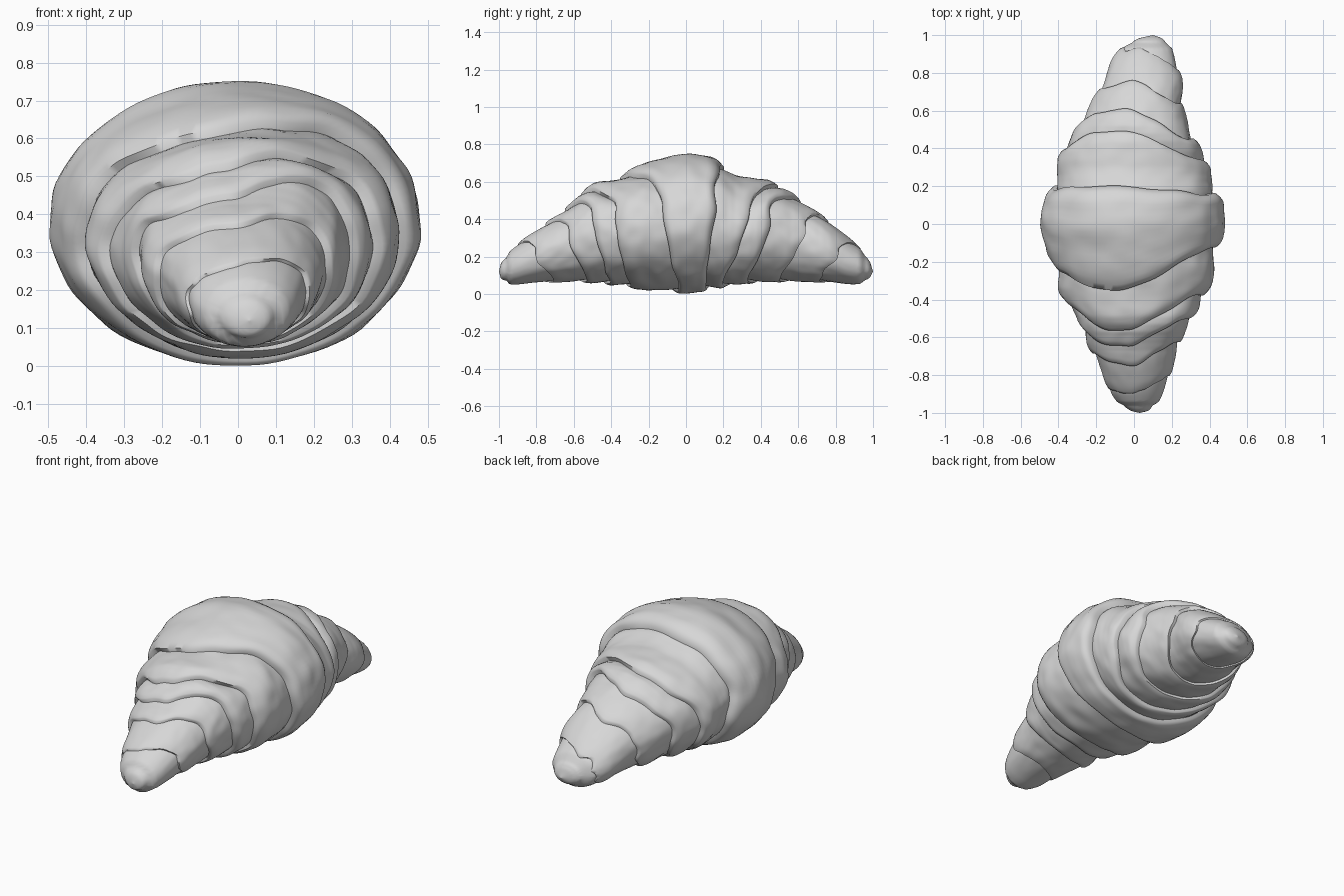
import bpy
import bmesh
import math
from mathutils import Vector, noise

if "Cube" in bpy.data.objects:
    bpy.data.objects.remove(bpy.data.objects["Cube"])

COLUMNS = 112
STEPS = 18
# The wraps lean to one side, so their peaks sit off the centre line
LEAN = math.radians(16)

# Outer envelope of the roll: y, right edge, left edge, underside, top
ENVELOPE = [
    (-1, .03, .03, .12, .12), (-.985, -.04, .1, .06, .19),
    (-.94, -.11, .14, .045, .24), (-.88, -.14, .17, .05, .29),
    (-.73, -.2, .22, .06, .4), (-.63, -.26, .25, .06, .47),
    (-.53, -.29, .3, .06, .59), (-.38, -.4, .39, .04, .63),
    (-.26, -.43, .44, .02, .69), (0, -.5, .49, 0, .755),
    (.16, -.47, .47, .02, .74), (.26, -.42, .41, .04, .66),
    (.34, -.42, .4, .05, .635), (.48, -.33, .32, .06, .61),
    (.6, -.26, .27, .06, .52), (.73, -.18, .27, .06, .43),
    (.9, -.11, .22, .045, .28), (.97, -.04, .19, .06, .22),
    (1, .1, .1, .12, .12),
]

# Lip lines of the wraps, from the middle outwards: y at top, right, left, underside
FRONT_LIPS = [(-.35, -.2, -.12, -.04), (-.57, -.4, -.37, -.3),
              (-.65, -.54, -.5, -.41), (-.75, -.67, -.63, -.53),
              (-.9, -.87, -.81, -.72)]
BACK_LIPS = [(.2, .19, .15, .11), (.5, .38, .33, .2), (.61, .52, .45, .33),
             (.75, .7, .63, .5), (.93, .92, .82, .72)]

crust = bpy.data.materials.new("plain_grey_crust")
crust.use_nodes = True
grey = (.68, .68, .68, 1)
crust.diffuse_color = grey
crust.node_tree.nodes["Principled BSDF"].inputs["Base Color"].default_value = grey


def sample(y):
    y = max(-1, min(1, y))
    for a, b in zip(ENVELOPE, ENVELOPE[1:]):
        if y <= b[0]:
            k = (y - a[0]) / (b[0] - a[0])
            return [p + (q - p) * k for p, q in zip(a[1:], b[1:])]


def envelope(y):
    """Envelope softened over a short window, narrowing at the ends."""
    h = min(.04, max(0, 1 - abs(y)))
    return [sum(v) / 3 for v in zip(sample(y - h), sample(y), sample(y + h))]


def lip_y(lip, angle):
    c, s = math.cos(angle - LEAN), math.sin(angle - LEAN)
    top, right, left, under = lip
    return (top if s > 0 else under) * s * s + (left if c > 0 else right) * c * c


def surface_point(y, c, s, scale):
    x0, x1, z0, z1 = envelope(y)
    # Layers are pressed flatter on the underside
    scale = 1 - (1 - scale) * (.8 + .2 * s)
    # Soft wrinkles running round the roll
    fade = min(1, 4 * (1 - abs(y)))
    scale += fade * .022 * noise.noise(Vector((c * 1.6, y * 7, s * 1.6)))
    scale += fade * .014 * noise.noise(Vector((c * 4, y * 14, s * 4 + 9)))
    x = (x0 + x1) / 2 + (x1 - x0) / 2 * c * scale
    z = (z0 + z1) / 2 + (z1 - z0) / 2 * s * scale
    return x, y, max(z, 0)


def wrap(name, start, end, kind, flip):
    """One dough layer between two lip lines: 'centre', 'band' or 'tip'."""
    rings = []
    for i in range(STEPS + 1):
        t = i / STEPS
        if kind == "centre":
            edge = abs(2 * t - 1)
            rings.append((t, 1 - .06 * max(0, (edge - .7) / .3) ** 2.5))
        elif kind == "band":
            rise = .13 * (1 - t) ** 1.4
            rings.append((t, 1 - rise - .05 * max(0, (t - .7) / .3) ** 2.5))
        else:
            rings.append((1 - (1 - t) ** 2, 1 - .12 * (1 - t) ** 2))
    # Tuck the inner edge under its neighbour and curl the outer lip in
    if kind == "centre":
        rings.insert(0, (.01, .8))
    else:
        rings.insert(0, (-.12, .85))
    if kind != "tip":
        rings.append((.99, .8))

    bm = bmesh.new()
    grid = []
    for t, scale in rings:
        row = []
        for j in range(COLUMNS):
            a = math.tau * j / COLUMNS
            c, s = math.cos(a), math.sin(a)
            ya, yb = lip_y(start, a), lip_y(end, a)
            # Uneven hand-rolled lip, left alone at the very tip
            wobble = .02 * noise.noise(Vector((c * 2, ya * 5, s * 2)))
            wobble_end = .02 * noise.noise(Vector((c * 2, yb * 5, s * 2)))
            ya += wobble
            yb += 0 if kind == "tip" else wobble_end
            row.append(bm.verts.new(surface_point(ya + (yb - ya) * t, c, s, scale)))
        grid.append(row)
    for r0, r1 in zip(grid, grid[1:]):
        for j in range(COLUMNS):
            k = (j + 1) % COLUMNS
            quad = [r0[j], r0[k], r1[k], r1[j]]
            bm.faces.new(quad[::-1] if flip else quad)
    bmesh.ops.remove_doubles(bm, verts=bm.verts, dist=.0002)

    mesh = bpy.data.meshes.new(name)
    bm.to_mesh(mesh)
    bm.free()
    mesh.materials.append(crust)
    obj = bpy.data.objects.new(name, mesh)
    bpy.context.collection.objects.link(obj)
    bpy.ops.object.select_all(action="DESELECT")
    obj.select_set(True)
    bpy.context.view_layer.objects.active = obj
    bpy.ops.object.shade_smooth_by_angle(angle=math.radians(60))


# Thick middle wrap, then thinner wraps out to each rounded tip
wrap("centre_wrap", BACK_LIPS[0], FRONT_LIPS[0], "centre", False)
for side, lips, sign in (("front", FRONT_LIPS, -1), ("back", BACK_LIPS, 1)):
    for n, (inner, outer) in enumerate(zip(lips, lips[1:]), 1):
        wrap(f"{side}_wrap_{n}", inner, outer, "band", sign > 0)
    wrap(f"{side}_tip", lips[-1], (sign,) * 4, "tip", sign > 0)
